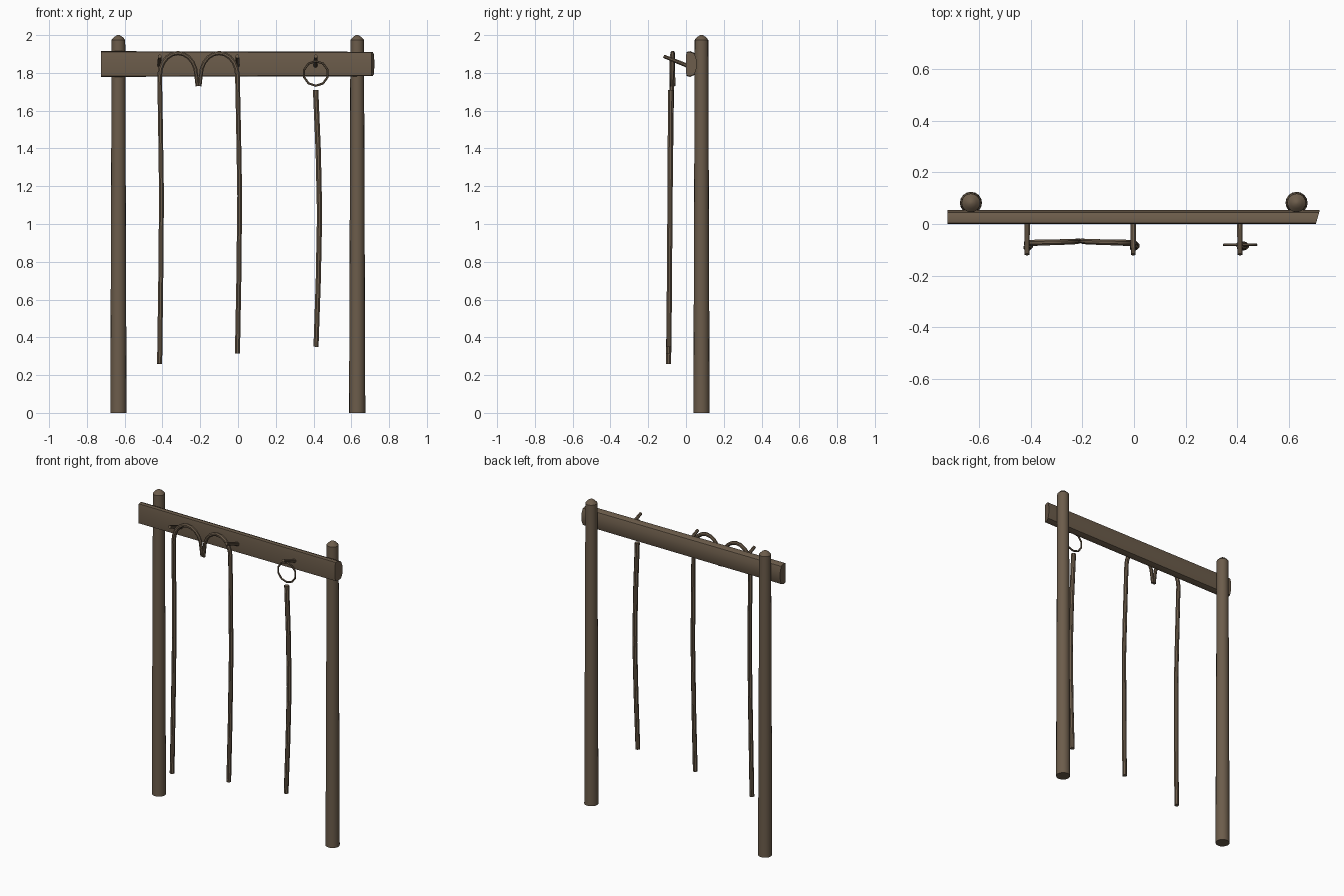
import bpy, bmesh, math
from mathutils import Vector

if "Cube" in bpy.data.objects:
    bpy.data.objects.remove(bpy.data.objects["Cube"])

wood = bpy.data.materials.new("brown_wood")
wood.diffuse_color = (0.15, 0.108, 0.07, 1)
wood.use_nodes = True
wood.node_tree.nodes["Principled BSDF"].inputs["Base Color"].default_value = wood.diffuse_color


def finish(name, bm, angle=40):
    bmesh.ops.recalc_face_normals(bm, faces=bm.faces)
    me = bpy.data.meshes.new(name)
    bm.to_mesh(me)
    bm.free()
    me.materials.append(wood)
    ob = bpy.data.objects.new(name, me)
    bpy.context.collection.objects.link(ob)
    bpy.ops.object.select_all(action='DESELECT')
    ob.select_set(True)
    bpy.context.view_layer.objects.active = ob
    bpy.ops.object.shade_smooth_by_angle(angle=math.radians(angle))


def bridge(bm, rings):
    """Skin a list of vertex rings and cap both ends."""
    n = len(rings[0])
    for a, b in zip(rings, rings[1:]):
        for i in range(n):
            j = (i + 1) % n
            bm.faces.new((a[i], a[j], b[j], b[i]))
    bm.faces.new(rings[0])
    bm.faces.new(rings[-1])


def tube(name, pts, radii, sides=8, side=Vector((0, 1, 0))):
    """Tapering rod along a path; radii are given at the start and end."""
    bm = bmesh.new()
    pts = [Vector(p) for p in pts]
    rings = []
    for k, p in enumerate(pts):
        t = (pts[min(k + 1, len(pts) - 1)] - pts[max(k - 1, 0)]).normalized()
        u = (side - t * side.dot(t)).normalized()
        v = t.cross(u)
        r = radii[0] + (radii[1] - radii[0]) * k / (len(pts) - 1)
        rings.append([bm.verts.new(p + r * (u * math.cos(a) + v * math.sin(a)))
                      for a in (2 * math.pi * (i + 0.5) / sides for i in range(sides))])
    bridge(bm, rings)
    finish(name, bm)


# Upright posts with bluntly pointed tops
for name, x in (("left_post", -0.633), ("right_post", 0.631)):
    bm = bmesh.new()
    rings = []
    for r, z in ((0.043, 0), (0.036, 1.975), (0.022, 1.99), (0.007, 2.0)):
        rings.append([bm.verts.new((x + r * math.cos(a), 0.082 + r * math.sin(a), z))
                      for a in (math.pi * i / 8 for i in range(16))])
    bridge(bm, rings)
    finish(name, bm)

# Crossbeam: split log with skewed right end
profile = [(0.003, -0.064), (0.0, -0.04), (0.0, 0.04), (0.003, 0.064),
           (0.022, 0.068), (0.045, 0.058), (0.055, 0.025),
           (0.055, -0.025), (0.045, -0.058), (0.022, -0.068)]
bm = bmesh.new()
bridge(bm, [[bm.verts.new((x0 + skew * y, y, 1.847 + z * s)) for y, z in profile]
            for x0, skew, s in ((-0.724, 0, 1), (0.706, 0.28, 0.95))])
finish("crossbeam", bm)

# Pegs sloping up out of the beam
for name, x in (("left_peg", -0.415), ("middle_peg", -0.003), ("right_peg", 0.411)):
    tube(name, [(x, 0.01, 1.837), (x, -0.118, 1.888)], (0.012, 0.01), 8, Vector((1, 0, 0)))


# Hooked canes: a slightly bowed shaft ending in a crook
def cane(name, x, direction, foot, bow):
    pts = [(x, -0.092, foot), (x + bow * 0.6, -0.088, 0.7),
           (x + bow, -0.084, 1.15), (x + bow * 0.5, -0.079, 1.5)]
    for i in range(11):
        a = math.pi * i / 10
        pts.append((x + direction * 0.097 * (1 - math.cos(a)),
                    -0.075 + 0.008 * i / 10, 1.785 + 0.12 * math.sin(a)))
    pts.append((x + direction * 0.2, -0.066, 1.73))
    tube(name, pts, (0.0145, 0.0105))


cane("left_cane", -0.415, 1, 0.26, 0.01)
cane("right_cane", -0.003, -1, 0.315, 0.012)

# Straight bowed stick
tube("bowed_stick", [(0.413, -0.09, 0.35), (0.425, -0.088, 0.7), (0.432, -0.085, 1.05),
                     (0.425, -0.083, 1.38), (0.411, -0.081, 1.71)], (0.0145, 0.0155))

# Thin ring hanging on the right peg
bm = bmesh.new()
loops = []
for i in range(10):
    a = 2 * math.pi * (i + 0.5) / 10
    loops.append([bm.verts.new((0.412 + (0.065 + 0.006 * math.cos(b)) * math.cos(a),
                                -0.081 + 0.006 * math.sin(b),
                                1.797 + (0.065 + 0.006 * math.cos(b)) * math.sin(a)))
                  for b in (math.pi * j / 3 for j in range(6))])
for i in range(10):
    p, q = loops[i], loops[(i + 1) % 10]
    for j in range(6):
        k = (j + 1) % 6
        bm.faces.new((p[j], p[k], q[k], q[j]))
finish("hanging_ring", bm)
